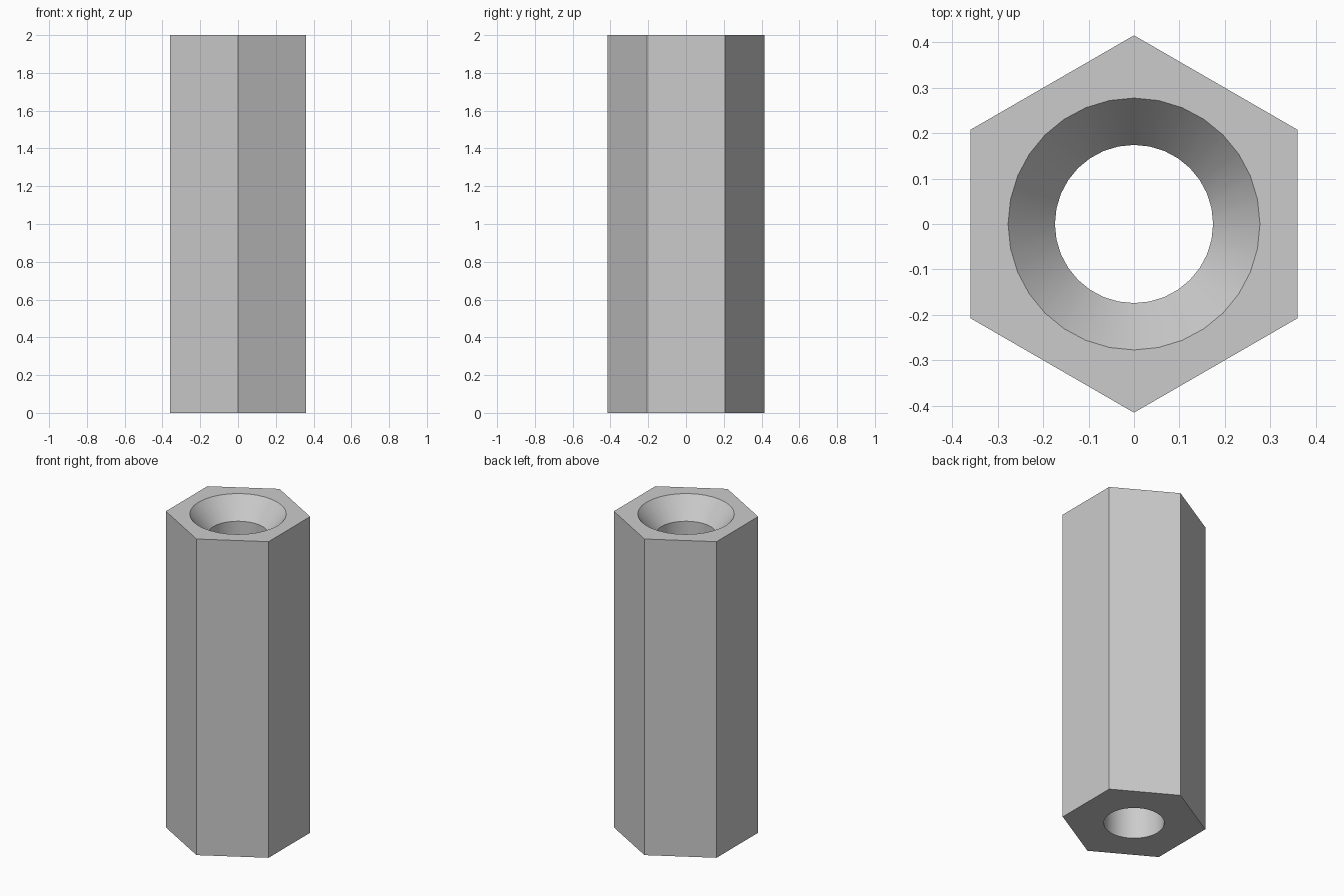
import bpy
import bmesh
from math import sin, cos, tau, radians

cube = bpy.data.objects.get("Cube")
if cube:
    bpy.data.objects.remove(cube, do_unlink=True)

HEIGHT = 2.0
HEX_RADIUS = 0.415
BORE_RADIUS = 0.174
SINK_RADIUS = 0.277
SINK_DEPTH = 0.127

# Plain grey metal
grey = bpy.data.materials.new("grey_metal")
grey.use_nodes = True
colour = (0.6, 0.6, 0.6, 1.0)
grey.diffuse_color = colour
grey.node_tree.nodes["Principled BSDF"].inputs["Base Color"].default_value = colour

bm = bmesh.new()


def ring(sides, radius, z):
    """Closed ring of edges with a corner on the y axis."""
    verts = [bm.verts.new((radius * sin(tau * i / sides), radius * cos(tau * i / sides), z))
             for i in range(sides)]
    return [bm.edges.new((verts[i - 1], verts[i])) for i in range(sides)]


def bridge(a, b):
    bmesh.ops.bridge_loops(bm, edges=a + b)


# Hexagonal outer wall
hex_low = ring(6, HEX_RADIUS, 0)
hex_top = ring(6, HEX_RADIUS, HEIGHT)
bridge(hex_low, hex_top)

# Straight bore and countersink at the top
bore_low = ring(32, BORE_RADIUS, 0)
bore_top = ring(32, BORE_RADIUS, HEIGHT - SINK_DEPTH)
sink_rim = ring(32, SINK_RADIUS, HEIGHT)
bridge(bore_low, bore_top)
bridge(bore_top, sink_rim)

# Flat end faces around the hole
for outer, inner in ((hex_low, bore_low), (hex_top, sink_rim)):
    bmesh.ops.triangle_fill(bm, edges=outer + inner, use_beauty=True)

bmesh.ops.recalc_face_normals(bm, faces=bm.faces)
mesh = bpy.data.meshes.new("hex_standoff")
bm.to_mesh(mesh)
bm.free()
mesh.materials.append(grey)

standoff = bpy.data.objects.new("hex_standoff", mesh)
bpy.context.collection.objects.link(standoff)
bpy.ops.object.select_all(action="DESELECT")
standoff.select_set(True)
bpy.context.view_layer.objects.active = standoff
bpy.ops.object.shade_smooth_by_angle(angle=radians(30))
